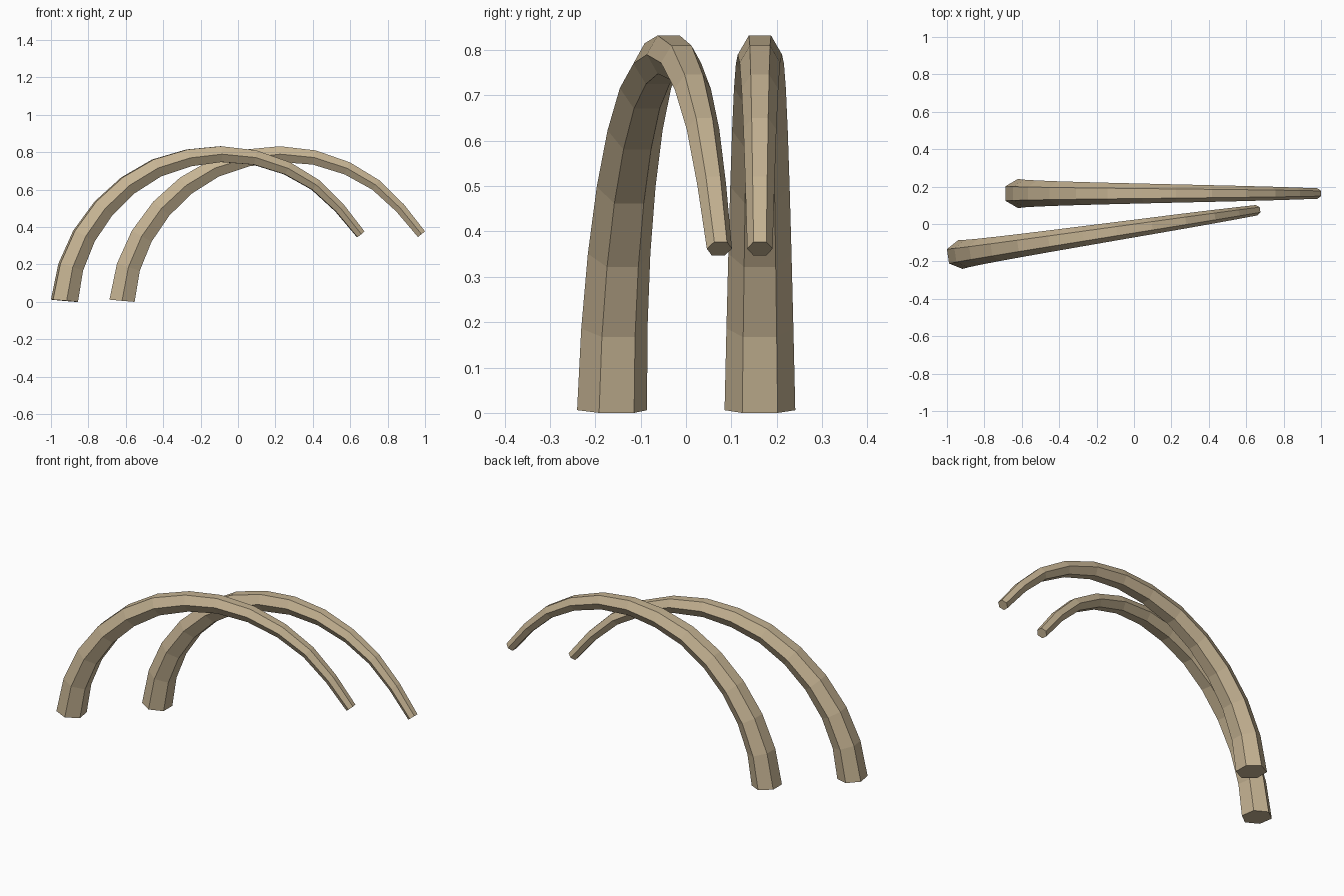
import bpy, bmesh, math
from mathutils import Vector

if "Cube" in bpy.data.objects:
    bpy.data.objects.remove(bpy.data.objects["Cube"])

# centreline of one curved tusk in its own plane (distance, height)
PATH = [(0, .006), (.034, .186), (.105, .351), (.210, .499), (.343, .623),
        (.498, .716), (.672, .770), (.845, .790), (1.028, .772), (1.204, .714),
        (1.357, .625), (1.487, .502), (1.601, .362)]
SIDES, R_BASE, R_TIP = 6, .078, .028

ivory = bpy.data.materials.new("tan ivory")
ivory.diffuse_color = (0.56, 0.45, 0.29, 1)
ivory.use_nodes = True
ivory.node_tree.nodes["Principled BSDF"].inputs["Base Color"].default_value = ivory.diffuse_color


def tusk(name, location, yaw):
    """Sweep a tapering hexagon along the path and cap both ends."""
    pts = [Vector((u, 0, z)) for u, z in PATH]
    last = len(pts) - 1
    bm = bmesh.new()
    rings = []
    for i, p in enumerate(pts):
        before = (p - pts[i - 1]).normalized() if i else Vector()
        after = (pts[i + 1] - p).normalized() if i < last else Vector()
        t = (before + after).normalized()
        if i == 0:
            t = Vector((.09, 0, 1)).normalized()
        side = Vector((0, 1, 0))
        out = side.cross(t)
        r = R_BASE + (R_TIP - R_BASE) * i / last
        rings.append([bm.verts.new(p + r * (math.cos(a) * side + math.sin(a) * out))
                      for a in (math.tau * k / SIDES for k in range(SIDES))])
    for a, b in zip(rings, rings[1:]):
        for k in range(SIDES):
            n = (k + 1) % SIDES
            bm.faces.new((a[k], a[n], b[n], b[k]))
    bm.faces.new(rings[0])
    bm.faces.new(rings[-1])
    bmesh.ops.recalc_face_normals(bm, faces=bm.faces)
    mesh = bpy.data.meshes.new(name)
    bm.to_mesh(mesh)
    bm.free()
    mesh.materials.append(ivory)
    ob = bpy.data.objects.new(name, mesh)
    ob.location = location
    ob.rotation_euler.z = yaw
    bpy.context.collection.objects.link(ob)


# back tusk is straight, front tusk is turned inward
tusk("back_tusk", (-.62, .163, 0), 0)
tusk("front_tusk", (-.928, -.163, 0), math.radians(8.5))
